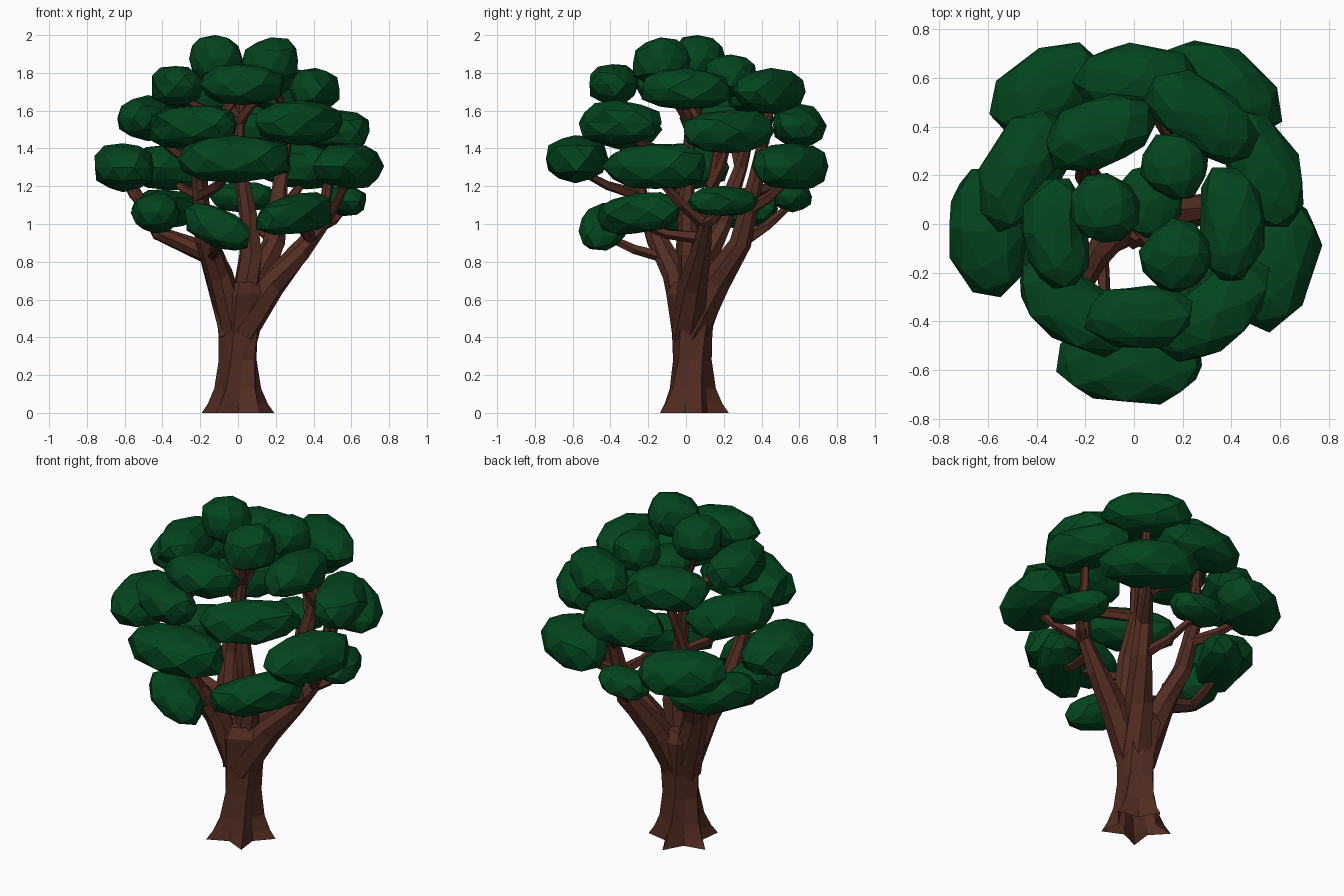
import bpy, bmesh, math, random
from mathutils import Vector

if "Cube" in bpy.data.objects:
    bpy.data.objects.remove(bpy.data.objects["Cube"])

random.seed(4)


def material(name, rgb):
    m = bpy.data.materials.new(name)
    m.diffuse_color = (*rgb, 1)
    m.use_nodes = True
    m.node_tree.nodes["Principled BSDF"].inputs["Base Color"].default_value = m.diffuse_color
    return m


GREEN = material("leaf green", (0.001, 0.06, 0.013))
BROWN = material("bark brown", (0.085, 0.026, 0.016))
joints = []


def finish(bm, name, mat):
    me = bpy.data.meshes.new(name)
    bm.to_mesh(me)
    bm.free()
    me.materials.append(mat)
    ob = bpy.data.objects.new(name, me)
    bpy.context.collection.objects.link(ob)


def loft(rings, name, bottom=True):
    """Skin a list of point rings and cap the ends."""
    bm = bmesh.new()
    vs = [[bm.verts.new(p) for p in ring] for ring in rings]
    n = len(vs[0])
    for a, b in zip(vs, vs[1:]):
        for i in range(n):
            j = (i + 1) % n
            bm.faces.new((a[i], a[j], b[j], b[i]))
    if bottom:
        bm.faces.new(vs[0][::-1])
    bm.faces.new(vs[-1])
    finish(bm, name, BROWN)


def tube(points, r0, r1, name, sides):
    """Branch that tapers evenly from radius r0 to r1."""
    pts = [Vector(p) for p in points]
    last = len(pts) - 1
    rings = []
    for k, p in enumerate(pts):
        d = (pts[min(k + 1, last)] - pts[max(k - 1, 0)]).normalized()
        u = Vector((0, 1, 0)).cross(d).normalized()
        v = d.cross(u)
        r = r0 + (r1 - r0) * k / last
        rings.append([p + r * random.uniform(0.88, 1.15) *
                      (u * math.cos(t) + v * math.sin(t))
                      for t in (math.tau * i / sides + 0.25 * k for i in range(sides))])
    loft(rings, name)


def limb(name, r0, *points):
    tube(points, r0, 0.022, name, 7)
    for a, b in zip(points[1:], points[2:]):
        joints.extend(Vector(a).lerp(Vector(b), f) for f in (0, 0.5, 1))


# Trunk: ten-sided, twisting, open below, with five flared roots
trunk = []
for z, r in [(0, .155), (.05, .133), (.13, .112), (.28, .1), (.42, .104),
             (.54, .12), (.63, .133), (.69, .1)]:
    lobe = 0.08 + 0.22 * max(0, 1 - z / 0.22)
    ring = []
    for i in range(10):
        t = math.tau * i / 10 + 0.314 + z * 0.8
        q = r * (1 + (lobe if i % 2 == 0 else -lobe))
        ring.append((0.02 * z + q * math.cos(t), 0.025 + 0.02 * z + q * math.sin(t), z))
    trunk.append(ring)
loft(trunk, "trunk", bottom=False)

# Main limbs
limb("limb_front_left", .085, (-.01, .02, .42), (-.1, -.06, .73), (-.17, -.16, .92),
     (-.2, -.24, 1.15), (-.24, -.32, 1.45))
limb("limb_back_left", .085, (-.01, .03, .42), (-.13, .1, .8), (-.19, .19, 1),
     (-.2, .29, 1.3), (-.14, .37, 1.62))
limb("limb_right", .09, (.01, .02, .42), (.17, .04, .68), (.33, .07, .85),
     (.45, .1, 1), (.5, .17, 1.4))
limb("limb_centre", .075, (.02, .03, .5), (.07, .02, .84), (.05, 0, 1.05),
     (0, .01, 1.35), (.02, .04, 1.75))
limb("limb_back_right", .09, (.01, .03, .42), (.1, .16, .7), (.19, .29, .9),
     (.23, .37, 1.25), (.28, .44, 1.62))
limb("limb_side_left", .055, (-.15, 0, .84), (-.42, -.01, .95), (-.58, -.04, 1.25))


def clump(name, deg, R, z, a, b, c, slope=0, wrap=True):
    """Jittered ellipsoid (half length a, depth b, height c) bent round the tree axis."""
    phi = math.radians(deg)
    out = Vector((math.cos(phi), math.sin(phi), 0))
    side = Vector((-out.y, out.x, 0))
    bm = bmesh.new()
    bmesh.ops.create_icosphere(bm, subdivisions=2, radius=1)
    spin = random.uniform(0, math.tau)
    for v in bm.verts:
        x = v.co.x * math.cos(spin) - v.co.y * math.sin(spin)
        y = v.co.x * math.sin(spin) + v.co.y * math.cos(spin)
        k = random.uniform(0.94, 1.06)
        t, r, h = [math.copysign(abs(q) ** 0.88, q) * k * s
                   for q, s in ((x, a), (y, b), (v.co.z, c))]
        h += z + slope * t
        if wrap:
            ang = phi + t / R
            v.co = ((R + r) * math.cos(ang), (R + r) * math.sin(ang), h)
        else:
            v.co = out * (R + r) + side * t + Vector((0, 0, h))
    # merge small facets for a chunkier low-poly look
    bmesh.ops.remove_doubles(bm, verts=bm.verts, dist=min(a, b, c) * 0.4)
    bmesh.ops.recalc_face_normals(bm, faces=bm.faces)
    finish(bm, "foliage_" + name, GREEN)

    # Twig from the nearest lower limb joint into the clump
    tip = out * R + Vector((0, 0, z - c * 0.4))
    low = [j for j in joints if j.z < z - c]
    start = min(low or joints, key=lambda j: (j - tip).length)
    if (tip - start).length > 0.06:
        mid = start.lerp(tip, 0.5) - Vector((0, 0, 0.02))
        tube((start, mid, tip), .034, .018, "twig_" + name, 5)


# Crown clumps
clump("crown_left", 153, .135, 1.875, .14, .145, .125, wrap=False)
clump("crown_back", 55, .29, 1.785, .14, .135, .11, wrap=False)
clump("crown_right", -38, .22, 1.86, .15, .145, .125, .1, wrap=False)
clump("crown_inner", 56, .11, 1.71, .14, .14, .07, wrap=False)


def tier(name, b, c, *items):
    for i, item in enumerate(items, 1):
        deg, R, z, a = item[:4]
        clump(f"{name}_{i}", deg, R, z, a, b, c, *item[4:])


# Tiers of clumps: angle, ring radius, height, half length, optional slope
tier("upper", .135, .11, (187, .335, 1.73, .24), (-87, .39, 1.74, .22), (0, .41, 1.715, .25))
tier("upper_back", .145, .12, (58, .53, 1.7, .25), (110, .41, 1.69, .24))
tier("middle", .142, .117, (23, .585, 1.49, .27), (-47, .5, 1.535, .28),
     (-126, .44, 1.515, .28, .05), (154, .53, 1.56, .27), (88, .6, 1.52, .26))
tier("wide", .165, .126, (57, .67, 1.305, .27), (123, .66, 1.3, .25), (183, .61, 1.3, .27),
     (-15, .61, 1.305, .28), (-92, .585, 1.345, .31))
tier("low", .125, .108, (-104, .455, .985, .18, -.3), (-40, .42, 1.055, .28, .1),
     (145, .48, 1.08, .26), (184, .44, 1.06, .2))
tier("low_small", .105, .08, (19, .6, 1.12, .19), (88, .565, 1.145, .17))
